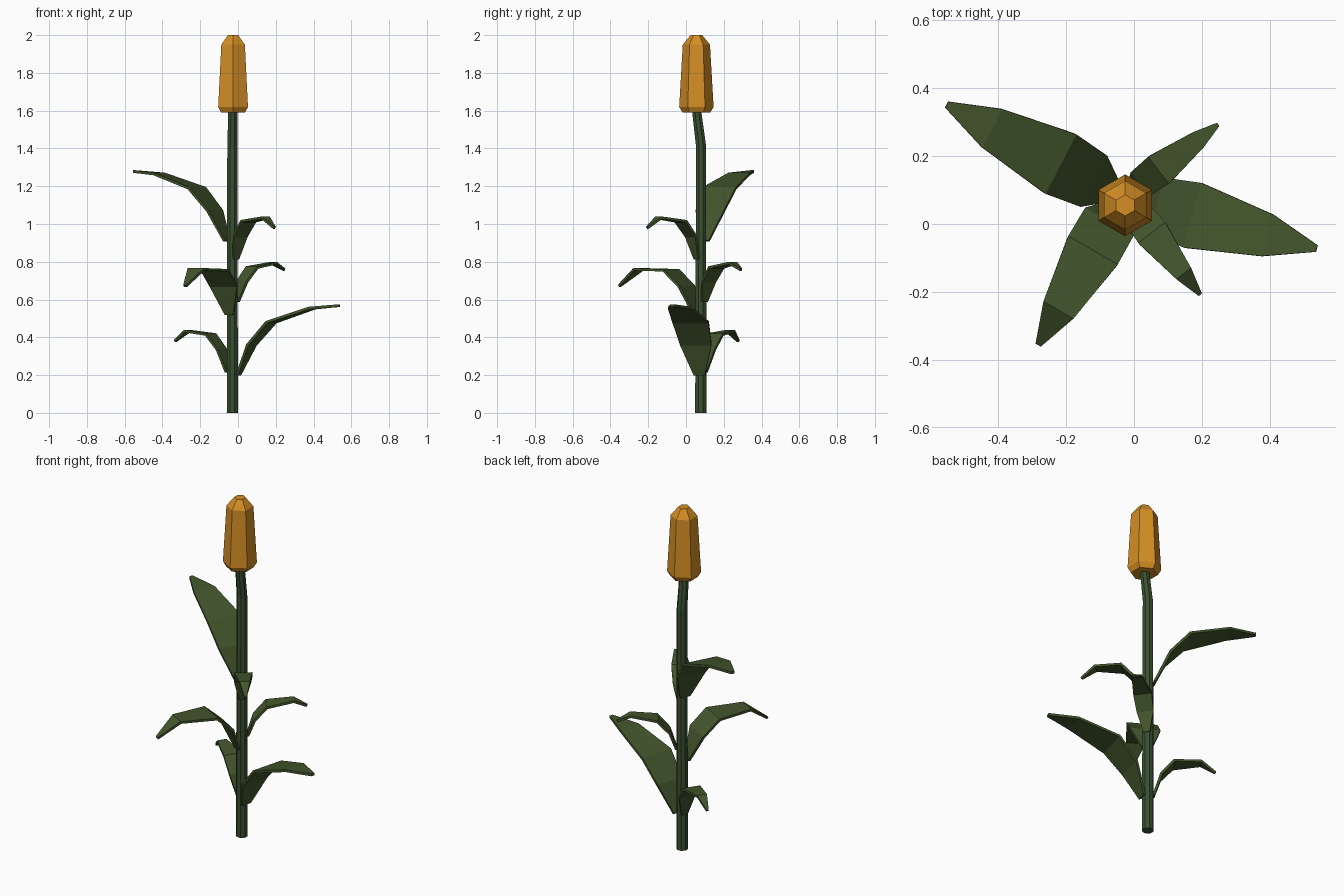
import bpy, bmesh, math
from mathutils import Vector

if "Cube" in bpy.data.objects:
    bpy.data.objects.remove(bpy.data.objects["Cube"])


def material(name, rgb):
    m = bpy.data.materials.new(name)
    m.diffuse_color = (*rgb, 1)
    m.use_nodes = True
    m.node_tree.nodes["Principled BSDF"].inputs["Base Color"].default_value = m.diffuse_color
    return m


STEM = material("stem green", (0.042, 0.080, 0.031))
LEAF = material("leaf green", (0.056, 0.092, 0.026))
SPIKE = material("flower orange", (0.66, 0.27, 0.018))


def add_object(name, bm, mat):
    mesh = bpy.data.meshes.new(name)
    bm.to_mesh(mesh)
    bm.free()
    mesh.materials.append(mat)
    ob = bpy.data.objects.new(name, mesh)
    bpy.context.collection.objects.link(ob)
    return ob


def loft(name, rings, sides, turn, mat):
    """Capped tube through rings of (x, y, z, radius)."""
    bm = bmesh.new()
    loops = []
    for x, y, z, r in rings:
        angles = [turn + math.tau * i / sides for i in range(sides)]
        loops.append([bm.verts.new((x + r * math.cos(a), y + r * math.sin(a), z))
                      for a in angles])
    for lo, hi in zip(loops, loops[1:]):
        for i in range(sides):
            j = (i + 1) % sides
            bm.faces.new((lo[i], lo[j], hi[j], hi[i]))
    bm.faces.new(loops[0][::-1])
    bm.faces.new(loops[-1])
    return add_object(name, bm, mat)


def leaf(name, base_z, heading, stations):
    """Arched blade; stations are (distance from stem axis, rise, width)."""
    bm = bmesh.new()
    a = math.radians(heading)
    out = Vector((math.cos(a), math.sin(a), 0))
    side = Vector((-out.y, out.x, 0))
    pairs = []
    for dist, rise, width in stations:
        c = Vector((-0.03, 0.08, base_z + rise)) + out * dist
        pairs.append((bm.verts.new(c + side * width / 2),
                      bm.verts.new(c - side * width / 2)))
    for (l0, r0), (l1, r1) in zip(pairs, pairs[1:]):
        bm.faces.new((l0, r0, r1, l1))
    ob = add_object(name, bm, LEAF)
    mod = ob.modifiers.new("thickness", "SOLIDIFY")
    mod.thickness = 0.014
    mod.offset = 0
    return ob


# Stem, bending forward below the flower
loft("stem", [(-0.03, 0.078, 0, 0.032), (-0.03, 0.08, 1.41, 0.029),
              (-0.027, 0.055, 1.61, 0.026)], 8, math.pi / 8, STEM)

# Six-sided flower spike
loft("flower_spike", [(-0.026, 0.055, z, r) for z, r in
                      ((1.59, 0.073), (1.62, 0.091), (1.95, 0.072), (2.0, 0.031))],
     6, math.pi / 2, SPIKE)

# Leaf shapes
LARGE = [(0.033, 0, 0.06), (0.105, 0.16, 0.17), (0.212, 0.28, 0.197),
         (0.437, 0.355, 0.128), (0.588, 0.368, 0.02)]
MEDIUM = [(0.03, 0, 0.05), (0.09, 0.15, 0.165), (0.184, 0.235, 0.168),
          (0.383, 0.24, 0.102), (0.5, 0.152, 0.018)]
SMALL = [(0.03, 0, 0.035), (0.068, 0.12, 0.09), (0.137, 0.2, 0.1),
         (0.285, 0.218, 0.055), (0.362, 0.165, 0.012)]
SMALL_FLAT = [(0.03, 0, 0.035), (0.066, 0.105, 0.09), (0.132, 0.18, 0.1),
              (0.275, 0.203, 0.055), (0.347, 0.168, 0.012)]

# Leaves up the stem
leaf("lower_right_leaf", 0.20, -15, LARGE)
leaf("lower_left_leaf", 0.215, 147, SMALL)
leaf("front_leaf", 0.52, 240, MEDIUM)
leaf("back_right_leaf", 0.59, 37.5, SMALL_FLAT)
leaf("front_right_leaf", 0.815, -52, SMALL)
leaf("upper_left_leaf", 0.91, 152.5, LARGE)
